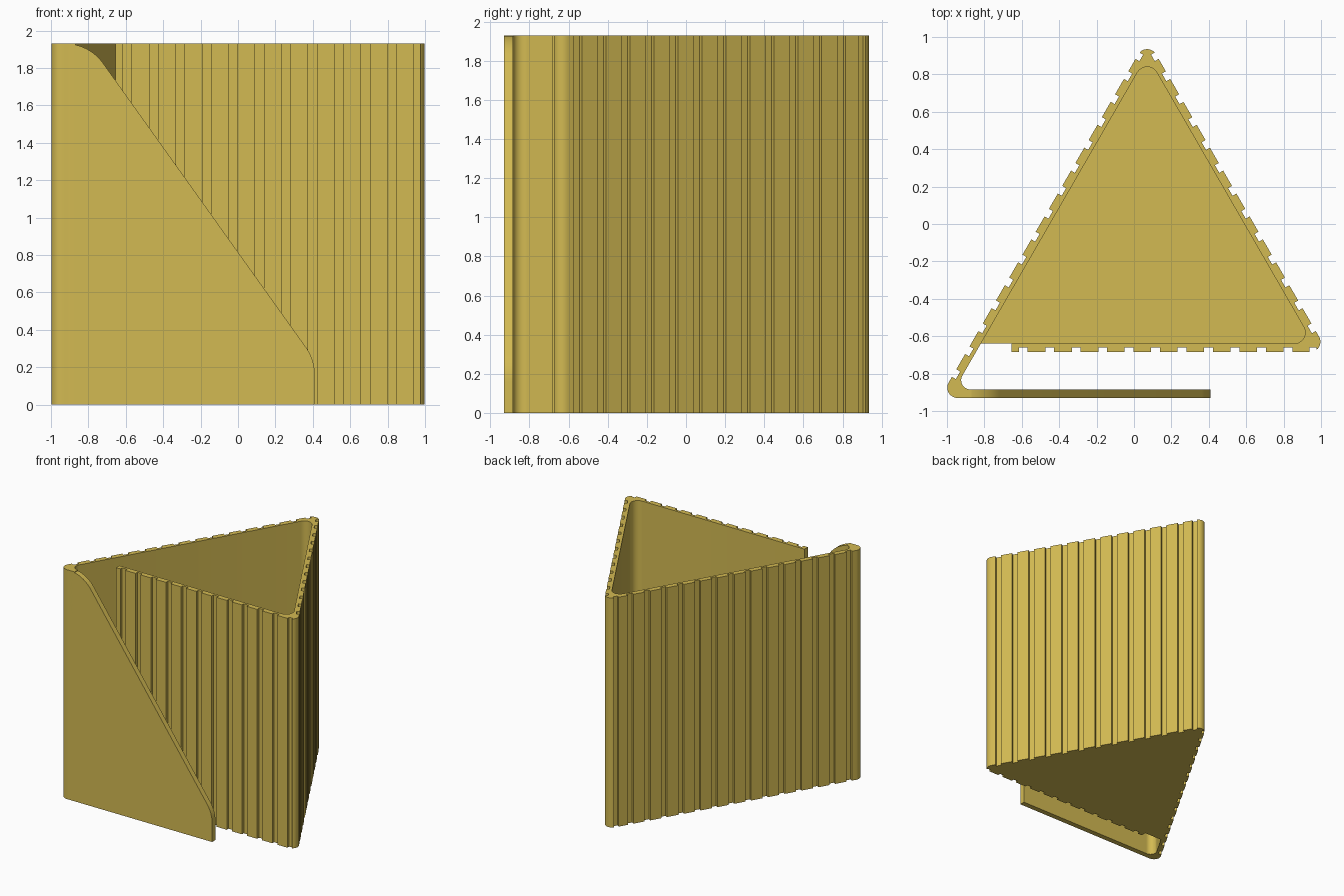
import bpy, bmesh, math
from mathutils import Vector, Matrix

old = bpy.data.objects.get("Cube")
if old:
    bpy.data.objects.remove(old, do_unlink=True)

HEIGHT, WALL, DEPTH, PITCH = 1.93, 0.045, 0.024, 0.1415
APEX_X, APEX_Y, ROOT3 = 0.07, 0.99, math.sqrt(3)
FRONT, PANEL_FRONT = -0.685, -0.93

mat = bpy.data.materials.new("mustard_yellow")
mat.use_nodes = True
color = (0.65, 0.49, 0.085, 1)
mat.diffuse_color = color
mat.node_tree.nodes["Principled BSDF"].inputs["Base Color"].default_value = color


def rounded(corners, steps=10):
    """Fillet each (x, y, radius) corner of a closed outline."""
    out = []
    for i, (x, y, r) in enumerate(corners):
        p = Vector((x, y))
        if r == 0:
            out.append(p)
            continue
        a = (Vector(corners[i - 1][:2]) - p).normalized()
        b = (Vector(corners[(i + 1) % len(corners)][:2]) - p).normalized()
        half = a.angle(b) / 2
        center = p + (a + b).normalized() * r / math.sin(half)
        start = p + a * r / math.tan(half) - center
        end = p + b * r / math.tan(half) - center
        turn = math.atan2(start.cross(end), start.dot(end))
        for k in range(steps + 1):
            out.append(center + Matrix.Rotation(turn * k / steps, 2) @ start)
    return out


def prism(name, outline, place, offset):
    """Extrude an outline; place maps its 2D points into space."""
    bm = bmesh.new()
    face = bm.faces.new([bm.verts.new(place(p)) for p in outline])
    ext = bmesh.ops.extrude_face_region(bm, geom=[face])
    moved = [g for g in ext["geom"] if isinstance(g, bmesh.types.BMVert)]
    bmesh.ops.translate(bm, verts=moved, vec=offset)
    bmesh.ops.recalc_face_normals(bm, faces=bm.faces)
    mesh = bpy.data.meshes.new(name)
    bm.to_mesh(mesh)
    bm.free()
    mesh.materials.append(mat)
    obj = bpy.data.objects.new(name, mesh)
    bpy.context.collection.objects.link(obj)
    return obj


def edge_x(y, side, inset=0.0):
    """X of a slanted wall face at a given y, moved inward by inset."""
    return APEX_X + side * ((APEX_Y - y) / ROOT3 - inset * 2 / ROOT3)


# Ribbed wall: one continuous strip, open at the front left
inner_front, panel_back = FRONT + WALL, PANEL_FRONT + WALL
inner_apex = APEX_Y - 2 * WALL
wall = prism("ribbed_wall", rounded([
    (-0.655, FRONT, 0),
    (edge_x(FRONT, 1), FRONT, 0.055),
    (APEX_X, APEX_Y, 0.055),
    (edge_x(PANEL_FRONT, -1), PANEL_FRONT, 0.055),
    (-0.87, PANEL_FRONT, 0),
    (-0.87, panel_back, 0),
    (edge_x(panel_back, -1, WALL), panel_back, 0.05),
    (APEX_X, inner_apex, 0.06),
    (edge_x(inner_front, 1, WALL), inner_front, 0.06),
    (-0.655, inner_front, 0),
]), lambda p: (p.x, p.y, 0), (0, 0, HEIGHT))

# Vertical grooves cut into the three outer faces
bm = bmesh.new()


def groove(x, y, angle, width=0.047):
    m = (Matrix.Translation((x, y, HEIGHT / 2)) @ Matrix.Rotation(angle, 4, "Z")
         @ Matrix.Diagonal((width, DEPTH * 2, HEIGHT + 0.2, 1)))
    bmesh.ops.create_cube(bm, size=1, matrix=m)


slant = math.radians(60)
for i in range(11):
    groove(-0.592 + PITCH * i, FRONT, 0)
for side, count in ((1, 12), (-1, 14)):
    for i in range(count):
        y = 0.796 - PITCH * i * ROOT3 / 2
        groove(edge_x(y, side), y, -side * slant)
    groove(edge_x(0.9, side), 0.9, -side * slant, 0.04)
groove(edge_x(FRONT, 1) - 0.08, FRONT, 0, 0.035)

mesh = bpy.data.meshes.new("groove_cutter")
bm.to_mesh(mesh)
bm.free()
cutter = bpy.data.objects.new("groove_cutter", mesh)
bpy.context.collection.objects.link(cutter)
cutter.hide_render = True
mod = wall.modifiers.new("grooves", "BOOLEAN")
mod.operation, mod.solver, mod.object = "DIFFERENCE", "EXACT", cutter
bpy.context.view_layer.objects.active = wall
bpy.ops.object.modifier_apply(modifier=mod.name)
bpy.data.objects.remove(cutter, do_unlink=True)

# Floor of the triangular bin
floor = prism("floor", rounded([
    (edge_x(inner_front, -1, WALL), inner_front, 0),
    (edge_x(inner_front, 1, WALL), inner_front, 0.06),
    (APEX_X, inner_apex, 0.06),
]), lambda p: (p.x, p.y, 0), (0, 0, WALL))

# Sloping front panel with rounded shoulders
panel = prism("front_panel", rounded([
    (-0.93, 0, 0), (0.41, 0, 0), (0.41, 0.241, 0.25),
    (-0.796, HEIGHT, 0.25), (-0.93, HEIGHT, 0),
]), lambda p: (p.x, PANEL_FRONT, p.y), (0, WALL, 0))

# Smooth the rounded corners only
bpy.ops.object.select_all(action="DESELECT")
for obj in (wall, floor, panel):
    obj.select_set(True)
bpy.context.view_layer.objects.active = wall
bpy.ops.object.shade_smooth_by_angle(angle=math.radians(30))
